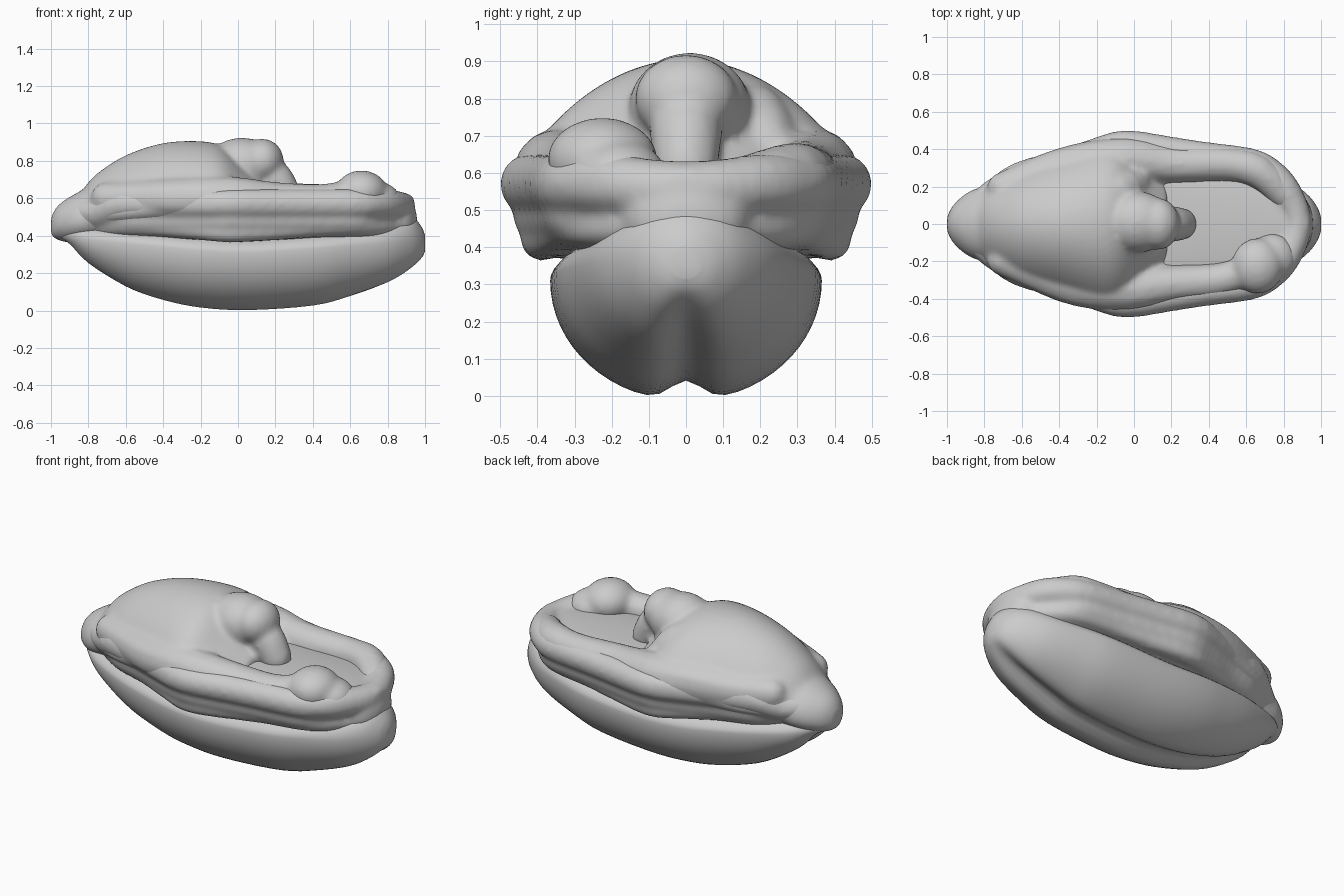
import bpy, bmesh, math
from mathutils import Vector, Matrix

cube = bpy.data.objects.get("Cube")
if cube:
    bpy.data.objects.remove(cube, do_unlink=True)

grey = bpy.data.materials.new("plain grey")
grey.use_nodes = True
colour = (0.6, 0.6, 0.6, 1)
grey.diffuse_color = colour
grey.node_tree.nodes["Principled BSDF"].inputs["Base Color"].default_value = colour


def flow(points, steps):
    """Smooth curve through points of any dimension."""
    p = [points[0], *points, points[-1]]
    out = []
    for a, b, c, d in zip(p, p[1:], p[2:], p[3:]):
        for k in range(steps):
            t = k / steps
            out.append([q + 0.5 * t * (r - o + t * (2 * o - 5 * q + 4 * r - s
                                                    + t * (3 * (q - r) + s - o)))
                        for o, q, r, s in zip(a, b, c, d)])
    return out + [list(points[-1])]


def loft(bm, stations, n=64, groove=0.0, crown=1.0):
    """Skin oval sections given as (x, half width, bottom, middle, top)."""
    rings = []
    for x, w, zb, zm, zt in flow(stations, 4):
        ring = []
        for i in range(n):
            a = 2 * math.pi * i / n
            y, s = w * math.cos(a), math.sin(a)
            if s > 0:
                z = zm + (zt - zm) * s ** crown
            else:
                z = zm + s * (zm - zb)
                z += groove * min(1, w / 0.25) * math.exp(-(y / 0.06) ** 2) * -s
            ring.append(bm.verts.new((x, y, z)))
        rings.append(ring)
    for a, b in zip(rings, rings[1:]):
        for i in range(n):
            j = (i + 1) % n
            bm.faces.new((a[i], a[j], b[j], b[i]))
    bm.faces.new(rings[0])
    bm.faces.new(rings[-1])


def ball(bm, centre, size):
    m = Matrix.Translation(centre) @ Matrix.Diagonal((*size, 1))
    bmesh.ops.create_icosphere(bm, subdivisions=3, radius=1, matrix=m)


def limb(bm, path):
    """Rounded tapering limb through (x, y, z, radius) points."""
    path = flow(path, 3)
    for a, b in zip(path, path[1:]):
        a, b = Vector(a), Vector(b)
        steps = max(1, int((b - a).length / 0.025))
        for k in range(steps + 1):
            p = a.lerp(b, k / steps)
            m = Matrix.Translation(p.xyz) @ Matrix.Scale(p.w, 4)
            bmesh.ops.create_icosphere(bm, subdivisions=2, radius=1, matrix=m)


def finish(bm, name, blend):
    bmesh.ops.recalc_face_normals(bm, faces=bm.faces)
    me = bpy.data.meshes.new(name)
    bm.to_mesh(me)
    bm.free()
    me.materials.append(grey)
    ob = bpy.data.objects.new(name, me)
    bpy.context.collection.objects.link(ob)
    if blend:
        r = ob.modifiers.new("Blend", "REMESH")
        r.mode = "VOXEL"
        r.voxel_size = 0.014
        r.use_smooth_shade = True
        s = ob.modifiers.new("Soften", "SMOOTH")
        s.iterations = 12
    me.polygons.foreach_set("use_smooth", [True] * len(me.polygons))


def sheer(x):
    return 0.05 * min(1, abs(x) * 2)


# Hull with a keel groove: x, half width, bottom, middle, top
bm = bmesh.new()
loft(bm, [(-0.97, 0.05, 0.385, 0.42, 0.46), (-0.9, 0.13, 0.34, 0.4, 0.47),
          (-0.8, 0.2, 0.235, 0.38, 0.47), (-0.6, 0.28, 0.11, 0.36, 0.46),
          (-0.4, 0.33, 0.04, 0.34, 0.45), (-0.2, 0.36, 0, 0.32, 0.44),
          (0.05, 0.365, -0.014, 0.31, 0.43), (0.4, 0.35, 0.01, 0.33, 0.45),
          (0.6, 0.31, 0.06, 0.345, 0.47), (0.8, 0.245, 0.13, 0.36, 0.51),
          (0.92, 0.165, 0.2, 0.37, 0.51), (0.98, 0.09, 0.26, 0.36, 0.45),
          (1, 0.035, 0.31, 0.35, 0.4)], groove=0.055)
finish(bm, "hull", False)

# Deck with two stacked gunwale rolls: x, half width
outline = [(-0.86, 0.15), (-0.75, 0.24), (-0.6, 0.34), (-0.4, 0.395), (-0.2, 0.465),
           (-0.04, 0.505), (0.2, 0.47), (0.4, 0.44), (0.62, 0.41), (0.72, 0.36),
           (0.8, 0.28), (0.88, 0.185), (0.94, 0.1)]
bm = bmesh.new()
loft(bm, [(x, w - 0.04, 0.32 + sheer(x) * 0.6, 0.48, 0.61) for x, w in outline], crown=0.6)
for side in (-1, 1):
    limb(bm, [(x, side * (w - 0.115), 0.415 + sheer(x) * 0.8, 0.058)
              for x, w in outline[:-1]] + [(0.9, 0, 0.46, 0.06)])
    limb(bm, [(x, side * (w - 0.085), 0.57 if x > -0.7 else 0.52, 0.085)
              for x, w in outline[:-2]] + [(0.86, side * 0.08, 0.56, 0.08), (0.875, 0, 0.56, 0.075)])
# Filled bow
ball(bm, (0.86, 0, 0.48), (0.1, 0.17, 0.13))
finish(bm, "deck_and_gunwale", True)

# Figure: reclining torso and rounded tail
bm = bmesh.new()
loft(bm, [(-0.82, 0.19, 0.42, 0.52, 0.66), (-0.75, 0.25, 0.42, 0.52, 0.735),
          (-0.6, 0.33, 0.42, 0.53, 0.83), (-0.4, 0.39, 0.42, 0.55, 0.895),
          (-0.2, 0.45, 0.42, 0.56, 0.905), (-0.08, 0.45, 0.42, 0.56, 0.875),
          (0.04, 0.37, 0.42, 0.54, 0.77), (0.18, 0.24, 0.42, 0.52, 0.65)], crown=1.45)
loft(bm, [(-1, 0.04, 0.4, 0.45, 0.5), (-0.96, 0.11, 0.375, 0.46, 0.565),
          (-0.86, 0.185, 0.36, 0.48, 0.63), (-0.7, 0.22, 0.38, 0.5, 0.71)])
# Bowed head and neck
ball(bm, (0.02, 0.01, 0.775), (0.19, 0.165, 0.15))
ball(bm, (0.13, 0, 0.8), (0.115, 0.14, 0.12))
limb(bm, [(0.13, 0, 0.76, 0.1), (0.2, 0, 0.7, 0.1), (0.25, 0, 0.62, 0.09)])
# Shoulder fold beside the head
limb(bm, [(-0.2, 0.1, 0.78, 0.1), (-0.08, 0.18, 0.74, 0.1), (0, 0.22, 0.65, 0.09)])
# Arms
limb(bm, [(-0.7, -0.19, 0.6, 0.09), (-0.5, -0.27, 0.6, 0.1), (-0.3, -0.33, 0.6, 0.115),
          (-0.04, -0.35, 0.6, 0.12), (0.2, -0.32, 0.585, 0.105), (0.45, -0.3, 0.585, 0.095),
          (0.62, -0.25, 0.62, 0.09)])
limb(bm, [(-0.7, 0.19, 0.6, 0.09), (-0.5, 0.27, 0.6, 0.1), (-0.3, 0.32, 0.61, 0.115),
          (-0.05, 0.35, 0.6, 0.12), (0.2, 0.32, 0.585, 0.105), (0.5, 0.32, 0.585, 0.095),
          (0.67, 0.28, 0.59, 0.095), (0.8, 0.16, 0.565, 0.085)])
# Clenched right hand
ball(bm, (0.66, -0.225, 0.635), (0.14, 0.15, 0.115))
ball(bm, (0.74, -0.18, 0.59), (0.13, 0.13, 0.1))
finish(bm, "reclining_figure", True)
